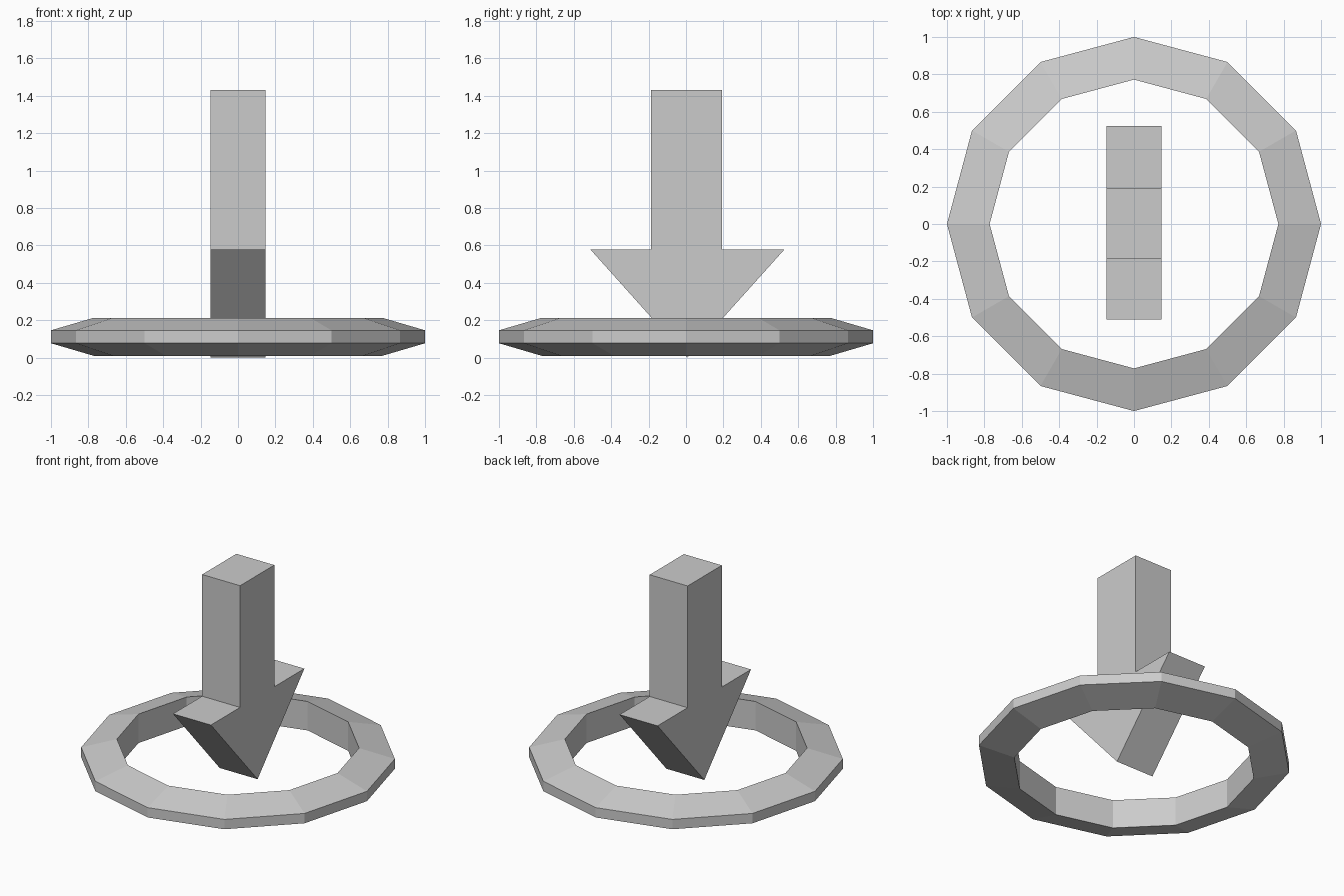
import bpy
from math import cos, sin, tau

if "Cube" in bpy.data.objects:
    bpy.data.objects.remove(bpy.data.objects["Cube"])


def make_object(name, verts, faces):
    mesh = bpy.data.meshes.new(name)
    mesh.from_pydata(verts, [], faces)
    mesh.update()
    obj = bpy.data.objects.new(name, mesh)
    bpy.context.collection.objects.link(obj)
    return obj


def loft(sections, closed):
    """Join equal-length cross-sections with quads, capping open ends."""
    n, m = len(sections), len(sections[0])
    verts = [v for s in sections for v in s]
    faces = []
    for i in range(n if closed else n - 1):
        j = (i + 1) % n
        for k in range(m):
            l = (k + 1) % m
            faces.append((i * m + k, j * m + k, j * m + l, i * m + l))
    if not closed:
        faces.append(tuple(range(m)))
        faces.append(tuple(reversed(range((n - 1) * m, n * m))))
    return verts, faces


# Twelve-sided ring with bevelled outer rim and straight inner wall
SIDES = 12
rim = [(0.772, 0.01), (1.0, 0.077), (1.0, 0.146), (0.772, 0.213)]
sections = [[(r * cos(tau * i / SIDES), r * sin(tau * i / SIDES), z) for r, z in rim]
            for i in range(SIDES)]
make_object("ring", *loft(sections, True))

# Downward arrow: flat outline in the YZ plane, extruded along X
outline = [(0.007, 0.0), (0.525, 0.577), (0.192, 0.577), (0.192, 1.43),
           (-0.187, 1.43), (-0.187, 0.577), (-0.51, 0.577)]
half_width = 0.147
sections = [[(x, y, z) for y, z in outline] for x in (half_width, -half_width)]
make_object("down_arrow", *loft(sections, False))
